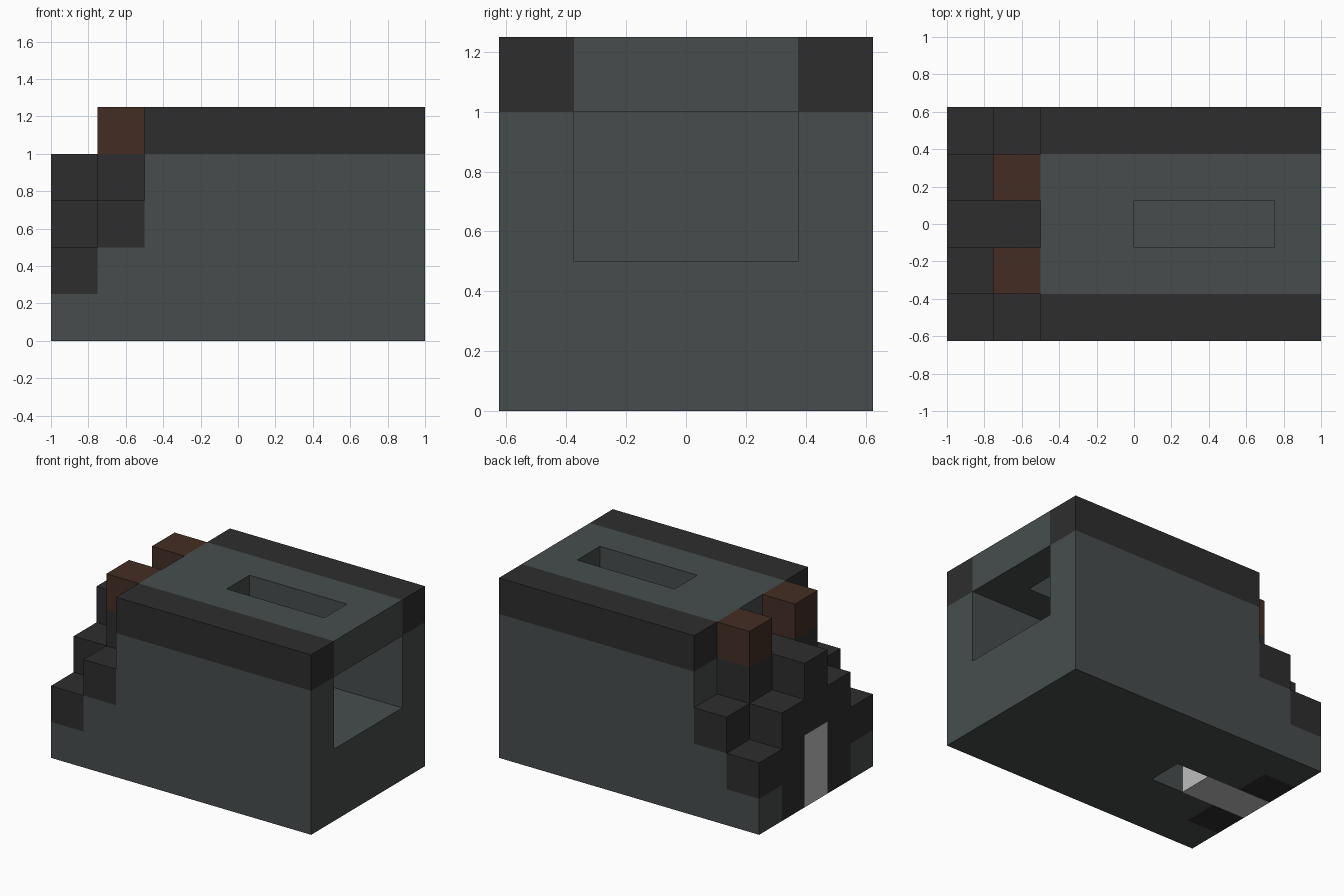
import bpy
import bmesh

if "Cube" in bpy.data.objects:
    bpy.data.objects.remove(bpy.data.objects["Cube"], do_unlink=True)

CELL = 0.25  # every part sits on a grid of 8 x 5 x 5 cells


def material(name, rgb):
    mat = bpy.data.materials.new(name)
    mat.use_nodes = True
    color = (*rgb, 1.0)
    mat.diffuse_color = color
    node = next(n for n in mat.node_tree.nodes if n.type == "BSDF_PRINCIPLED")
    node.inputs["Base Color"].default_value = color
    node.inputs["Roughness"].default_value = 0.9
    return mat


slate = material("slate_grey", (0.063, 0.073, 0.073))
black = material("charcoal", (0.027, 0.027, 0.027))
brown = material("dark_brown", (0.056, 0.027, 0.017))
light = material("light_grey", (0.51, 0.51, 0.51))


def extrude(name, mat, profile, y0, y1):
    """Extrude an x-z outline, given in cells, from row y0 to row y1."""
    bm = bmesh.new()
    pts = [((x - 4) * CELL, (y0 - 2.5) * CELL, z * CELL) for x, z in profile]
    face = bm.faces.new([bm.verts.new(p) for p in pts])
    swept = bmesh.ops.extrude_face_region(bm, geom=[face])["geom"]
    moved = [v for v in swept if isinstance(v, bmesh.types.BMVert)]
    bmesh.ops.translate(bm, verts=moved, vec=(0, (y1 - y0) * CELL, 0))
    bmesh.ops.recalc_face_normals(bm, faces=bm.faces)
    mesh = bpy.data.meshes.new(name)
    bm.to_mesh(mesh)
    bm.free()
    mesh.materials.append(mat)
    obj = bpy.data.objects.new(name, mesh)
    bpy.context.collection.objects.link(obj)
    return obj


def box(name, mat, x, y, z):
    outline = [(x[0], z[0]), (x[1], z[0]), (x[1], z[1]), (x[0], z[1])]
    return extrude(name, mat, outline, *y)


# Parts that repeat on both long sides
wall_outline = [(0, 0), (8, 0), (8, 4), (2, 4), (2, 2), (1, 2), (1, 1), (0, 1)]
cheek_outline = [(0, 0), (1, 0), (1, 2), (2, 2), (2, 4), (1, 4), (1, 3), (0, 3)]
for side, outer, inner in (("front", (0, 1), (1, 2)), ("back", (4, 5), (3, 4))):
    # Outer wall with its top rail and stair steps
    extrude(side + "_wall", slate, wall_outline, *outer)
    box(side + "_rail", black, (2, 8), outer, (4, 5))
    box(side + "_lower_step", black, (0, 1), outer, (1, 2))
    box(side + "_upper_step", black, (1, 2), outer, (2, 3))
    # Stepped end block beside the door, with its brown cap
    extrude(side + "_end_block", black, cheek_outline, *inner)
    box(side + "_cap", brown, (1, 2), inner, (4, 5))
    # Floor and roof beside the middle row
    box(side + "_floor", slate, (1, 8), inner, (0, 2))
    box(side + "_roof", slate, (2, 8), inner, (4, 5))

# Middle row: floor leaves a pocket behind the door, roof leaves a slot
middle = (2, 3)
box("middle_floor", slate, (3, 8), middle, (0, 2))
box("inner_roof", slate, (2, 4), middle, (4, 5))
box("outer_roof", slate, (7, 8), middle, (4, 5))
box("door", light, (0, 2), middle, (0, 2))
box("door_lintel", black, (0, 2), middle, (2, 4))

# Wall closing the inner end of the chamber
box("chamber_end_wall", slate, (2, 3), (1, 4), (2, 4))
